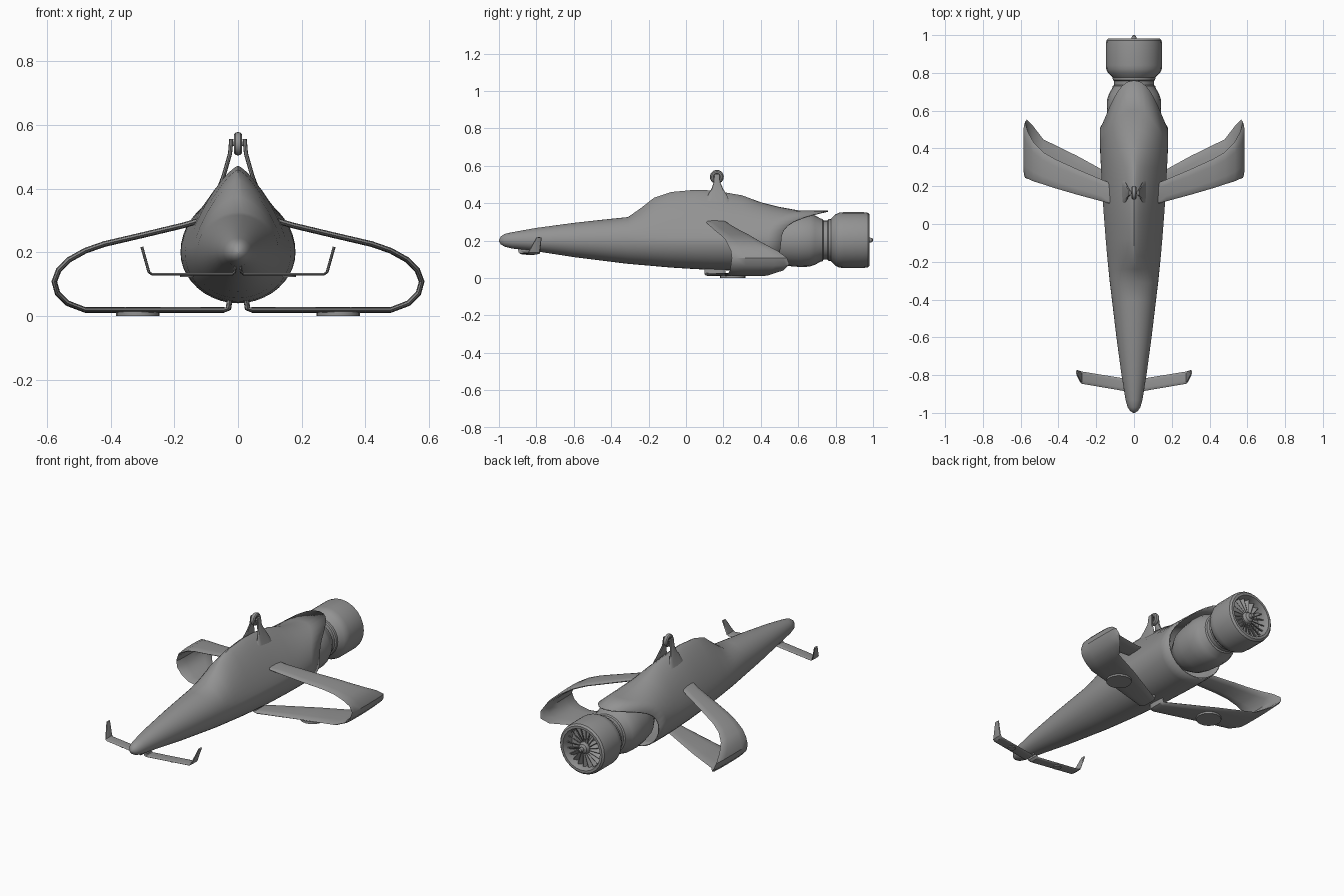
import bpy, bmesh, math
from mathutils import Matrix, Vector

cube = bpy.data.objects.get("Cube")
if cube:
    bpy.data.objects.remove(cube)

grey = bpy.data.materials.new("hull_grey")
grey.use_nodes = True
tone = (0.29, 0.29, 0.29, 1)
grey.diffuse_color = tone
grey.node_tree.nodes["Principled BSDF"].inputs["Base Color"].default_value = tone
parts = []
AXIS = Vector((0, 0, 0.203))


def finish(name, bm):
    bmesh.ops.remove_doubles(bm, verts=bm.verts, dist=1e-5)
    bmesh.ops.recalc_face_normals(bm, faces=bm.faces)
    mesh = bpy.data.meshes.new(name)
    bm.to_mesh(mesh)
    bm.free()
    mesh.materials.append(grey)
    obj = bpy.data.objects.new(name, mesh)
    bpy.context.collection.objects.link(obj)
    parts.append(obj)
    return obj


def loft(name, rings, cap_start=True, cap_end=True):
    """Skin a list of closed rings of points."""
    bm = bmesh.new()
    rows = [[bm.verts.new(p) for p in ring] for ring in rings]
    for a, b in zip(rows, rows[1:]):
        for i in range(len(a)):
            bm.faces.new((a[i - 1], a[i], b[i], b[i - 1]))
    if cap_start:
        bm.faces.new(rows[0])
    if cap_end:
        bm.faces.new(rows[-1])
    return finish(name, bm)


def lathe(name, profile, sides=24):
    """Turn (y, radius) points around the engine axis."""
    turn = [2 * math.pi * k / sides for k in range(sides)]
    return loft(name, [[AXIS + Vector((r * math.cos(a), y, r * math.sin(a))) for a in turn]
                       for y, r in profile])


def disc(name, centre, radius, depth, axis="Z"):
    bm = bmesh.new()
    spin = Matrix.Rotation(math.pi / 2, 4, "Y") if axis == "X" else Matrix()
    bmesh.ops.create_cone(bm, cap_ends=True, segments=20, radius1=radius, radius2=radius,
                          depth=depth, matrix=Matrix.Translation(centre) @ spin)
    return finish(name, bm)


def blade(name, path, thick, side):
    """Lens-shaped foil along points of (x, z, leading y, trailing y)."""
    rings = []
    for i, (x, z, lead, trail) in enumerate(path):
        before, after = path[max(i - 1, 0)], path[min(i + 1, len(path) - 1)]
        along = Vector((after[0] - before[0], after[1] - before[1])).normalized()
        ring = []
        for k in range(12):
            a = math.tau * k / 12
            y = (lead + trail) / 2 - math.cos(a) * (trail - lead) / 2
            off = math.copysign(abs(math.sin(a)) ** 0.5, math.sin(a)) * thick / 2
            ring.append((side * (x - along.y * off), y, z + along.x * off))
        rings.append(ring)
    return loft(name, rings)


# Fuselage: y, half width, bottom, top, section sharpness
hull = [(-1, .004, .196, .204, 1), (-.99, .02, .18, .222, 1), (-.97, .034, .168, .236, 1),
        (-.93, .045, .158, .245, 1), (-.8, .066, .143, .268, 1), (-.6, .093, .112, .295, 1),
        (-.4, .117, .087, .317, 1), (-.31, .128, .076, .326, 1), (-.24, .135, .07, .375, 1.25),
        (-.17, .142, .064, .43, 1.4), (-.08, .15, .056, .46, 1.5), (.05, .16, .048, .472, 1.5),
        (.15, .167, .043, .468, 1.5), (.3, .175, .04, .442, 1.4), (.4, .18, .041, .405, 1.2),
        (.5, .181, .044, .38, 1), (.6, .178, .048, .362, .88), (.76, .175, .05, .36, .85)]


def hull_at(y):
    for a, b in zip(hull, hull[1:]):
        if y <= b[0]:
            t = (y - a[0]) / (b[0] - a[0])
            return [p + (q - p) * t for p, q in zip(a, b)]
    return hull[-1]


def hull_ring(station, sides=40):
    ring = []
    for k in range(sides):
        a = math.tau * k / sides
        c, s = math.cos(a), math.sin(a)
        y = station
        if y > 0.3:  # the rear rim sweeps forward from the top lip to the belly
            rim = 0.51 + (0.25 * s ** 2.5 if s > 0 else 0.02 * s)
            y = 0.3 + (y - 0.3) * (rim - 0.3) / 0.46
        _, w, low, top, sharp = hull_at(y)
        power = sharp if s > 0 else 1
        x = math.copysign(abs(c) ** power, c) * w
        z = 0.2 + (top - 0.2) * abs(s) ** power if s > 0 else 0.2 + (0.2 - low) * s
        ring.append((x, y, z))
    return ring


fuselage = loft("fuselage", [hull_ring(row[0]) for row in hull], cap_end=False)
shell = fuselage.modifiers.new("shell", "SOLIDIFY")
shell.thickness = 0.006
shell.offset = -1

# Engine casing with bulge, ribbed neck and recessed exhaust
lathe("engine", [(.38, .01), (.42, .09), (.48, .125), (.54, .138), (.61, .144), (.66, .142),
                 (.69, .132), (.72, .115), (.73, .113), (.735, .105), (.757, .105),
                 (.762, .112), (.775, .113), (.8, .138), (.82, .147), (.84, .149), (.95, .149),
                 (.972, .146), (.982, .136), (.982, .122), (.96, .114), (.91, .112), (.91, .004)])
lathe("fan_hub", [(.9, .035), (.95, .035), (.968, .026), (.975, .012), (.985, .013),
                  (.995, .011), (1, .004)], 16)

# Fan blades
bm = bmesh.new()
for k in range(20):
    place = (Matrix.Translation(AXIS + Vector((0, .94, 0)))
             @ Matrix.Rotation(math.tau * k / 20, 4, "Y")
             @ Matrix.Translation((0.073, 0, 0)) @ Matrix.Rotation(0.6, 4, "X")
             @ Matrix.Diagonal((0.084, 0.03, 0.005, 1)))
    bmesh.ops.create_cube(bm, size=1, matrix=place)
finish("fan_blades", bm)

wing = [(.12, .3, .105, .215), (.17, .285, .12, .235), (.3, .254, .155, .29),
        (.42, .226, .19, .345), (.48, .205, .21, .38), (.53, .177, .225, .43),
        (.563, .145, .24, .49), (.577, .108, .245, .54), (.567, .072, .24, .553),
        (.535, .04, .235, .52), (.48, .019, .22, .448), (.3, .019, .172, .36),
        (.045, .019, .1, .22), (.03, .023, .1, .21), (.025, .06, .1, .21)]
canard = [(.008, .16, -.9, -.83), (.01, .138, -.895, -.825), (.018, .131, -.89, -.823),
          (.27, .131, -.847, -.782), (.28, .138, -.845, -.78), (.302, .217, -.8, -.772)]
strut = [(.06, .4, .1, .235), (.045, .44, .115, .22), (.035, .475, .135, .2),
         (.025, .51, .147, .184), (.021, .556, .15, .18)]

for word, side in (("left", 1), ("right", -1)):
    # Looped wing, its landing pad, nose foil and hook strut
    blade(word + "_loop_wing", wing, 0.018, side)
    disc(word + "_wing_pad", (side * 0.315, 0.25, 0.007), 0.068, 0.014)
    blade(word + "_nose_foil", canard, 0.009, side)
    disc(word + "_nose_pad", (side * 0.16, -0.833, 0.125), 0.022, 0.006)
    blade(word + "_hook_strut", strut, 0.013, side)

# Ring and pin on top of the struts
wheel = [(0.024 + 0.013 * math.cos(math.tau * k / 10), 0.014 * math.sin(math.tau * k / 10))
         for k in range(10)]
hook = []
for j in range(25):
    a = math.tau * j / 24
    hook.append([(x, 0.165 + r * math.cos(a), 0.541 + r * math.sin(a)) for r, x in wheel])
loft("hook_ring", hook, False, False)
disc("hook_pin", (0, 0.165, 0.541), 0.007, 0.05, "X")

# Smooth shading with sharp edges kept
bpy.ops.object.select_all(action="DESELECT")
for obj in parts:
    obj.select_set(True)
bpy.context.view_layer.objects.active = fuselage
bpy.ops.object.shade_smooth_by_angle(angle=math.radians(35))
